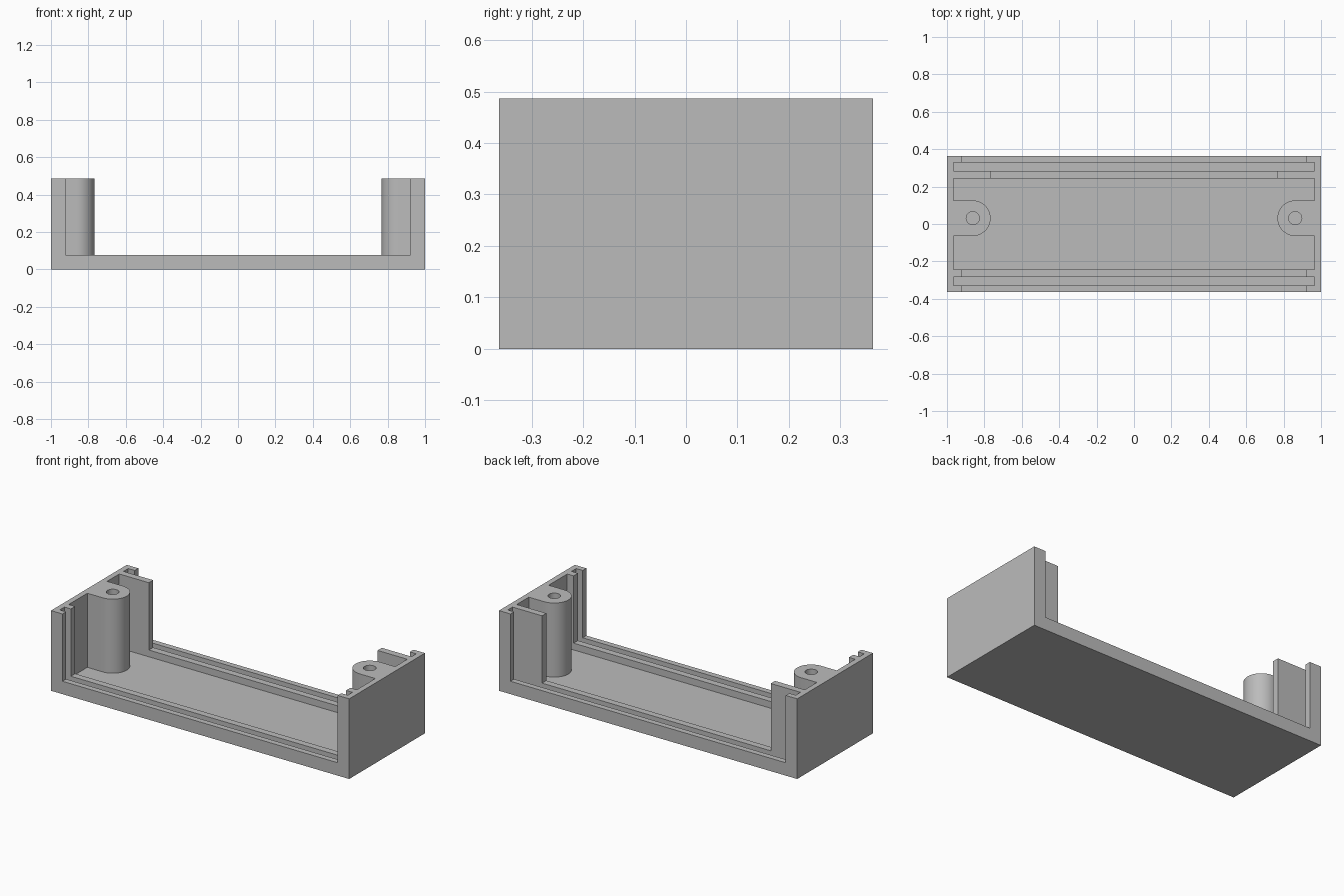
import bpy, bmesh, math

cube = bpy.data.objects.get("Cube")
if cube:
    bpy.data.objects.remove(cube, do_unlink=True)

# Main dimensions
HALF_Y, HEIGHT = 0.363, 0.486
FLOOR, SILL = 0.037, 0.078          # inner floor and rail top heights
WALL_X, LIP_X, RIB_X = 0.966, 0.923, 0.767
RAIL_IN, RAIL_OUT, LIP_IN = 0.242, 0.283, 0.328
BOSS_X, BOSS_Y, BOSS_R, HOLE_R = 0.672 + 0.19, 0.031, 0.095, 0.035
TOP = HEIGHT + 0.1                  # cutters reach past the rim

grey = bpy.data.materials.new("light grey plastic")
grey.use_nodes = True
colour = (0.5, 0.5, 0.5, 1)
grey.diffuse_color = colour
grey.node_tree.nodes["Principled BSDF"].inputs["Base Color"].default_value = colour


def prism(name, outline, z0, z1):
    """Extrude a plan outline from z0 to z1."""
    bm = bmesh.new()
    face = bm.faces.new([bm.verts.new((x, y, z0)) for x, y in outline])
    up = bmesh.ops.extrude_face_region(bm, geom=[face])["geom"]
    bmesh.ops.translate(bm, vec=(0, 0, z1 - z0),
                        verts=[v for v in up if isinstance(v, bmesh.types.BMVert)])
    bmesh.ops.recalc_face_normals(bm, faces=bm.faces)
    mesh = bpy.data.meshes.new(name)
    bm.to_mesh(mesh)
    bm.free()
    mesh.materials.append(grey)
    obj = bpy.data.objects.new(name, mesh)
    bpy.context.collection.objects.link(obj)
    return obj


def block(name, half_x, y0, y1, z0, z1):
    return prism(name, [(-half_x, y0), (half_x, y0), (half_x, y1), (-half_x, y1)], z0, z1)


def arc(cx, cy, r, start, end, steps):
    return [(cx + r * math.cos(start + (end - start) * i / steps),
             cy + r * math.sin(start + (end - start) * i / steps)) for i in range(steps + 1)]


def combine(target, tool, operation):
    """Apply a boolean and discard the tool."""
    tool.hide_render = True
    mod = target.modifiers.new("cut", "BOOLEAN")
    mod.object, mod.operation, mod.solver = tool, operation, "EXACT"
    bpy.context.view_layer.objects.active = target
    bpy.ops.object.modifier_apply(modifier=mod.name)
    bpy.data.objects.remove(tool, do_unlink=True)


# Solid shell
housing = block("housing", 1, -HALF_Y, HALF_Y, 0, HEIGHT)

# Cavity, panel grooves, and open front and back (deeper rib at the back)
for cutter in (
    ("cavity", WALL_X, -RAIL_IN, RAIL_IN, FLOOR, TOP),
    ("front_groove", WALL_X, -LIP_IN, -RAIL_OUT, FLOOR, TOP),
    ("back_groove", WALL_X, RAIL_OUT, LIP_IN, FLOOR, TOP),
    ("front_opening", LIP_X, -0.5, -0.2, SILL, TOP),
    ("back_opening", LIP_X, 0.3, 0.5, SILL, TOP),
    ("back_rib_opening", RIB_X, 0.2, 0.31, SILL, TOP),
):
    combine(housing, block(*cutter), "DIFFERENCE")

# Rounded screw bosses joined to the end walls, with blind holes
for side in (-1, 1):
    nose = arc(BOSS_X, BOSS_Y, BOSS_R, math.pi / 2, math.pi * 1.5, 32)
    outline = nose + [(0.985, BOSS_Y - BOSS_R), (0.985, BOSS_Y + BOSS_R)]
    combine(housing, prism("boss", [(side * x, y) for x, y in outline], 0.02, HEIGHT), "UNION")
    ring = arc(side * BOSS_X, BOSS_Y, HOLE_R, 0, math.tau, 32)[:-1]
    combine(housing, prism("screw_hole", ring, FLOOR, TOP), "DIFFERENCE")

# Smooth the round faces, keep corners crisp
bpy.ops.object.select_all(action="DESELECT")
housing.select_set(True)
bpy.context.view_layer.objects.active = housing
bpy.ops.object.shade_smooth_by_angle(angle=math.radians(30))
